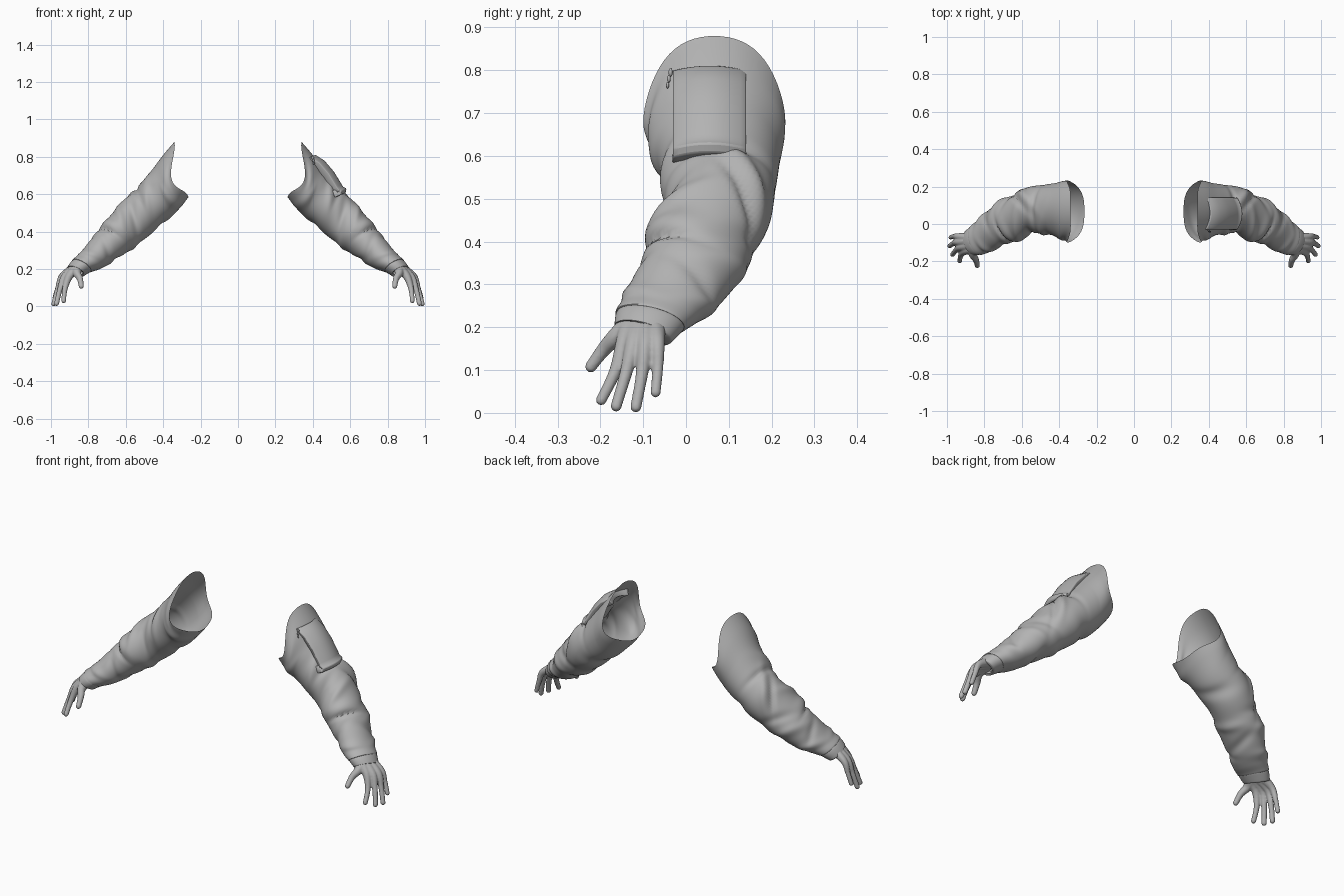
import bpy, bmesh, math
from mathutils import Vector, Matrix

cube = bpy.data.objects.get("Cube")
if cube:
    bpy.data.objects.remove(cube, do_unlink=True)

grey = bpy.data.materials.new("cloth grey")
grey.use_nodes = True
GREY = (0.45, 0.45, 0.45, 1)
grey.diffuse_color = GREY
grey.node_tree.nodes["Principled BSDF"].inputs["Base Color"].default_value = GREY


def finish(name, bm, mirror=False):
    mesh = bpy.data.meshes.new(name)
    bm.to_mesh(mesh)
    bm.free()
    mesh.materials.append(grey)
    obj = bpy.data.objects.new(name, mesh)
    bpy.context.scene.collection.objects.link(obj)
    bpy.ops.object.select_all(action="DESELECT")
    obj.select_set(True)
    bpy.context.view_layer.objects.active = obj
    bpy.ops.object.shade_smooth_by_angle(angle=math.radians(50))
    if mirror:
        obj.modifiers.new("Mirror", "MIRROR").use_mirror_merge = False
    return obj


def grid(rows, closed=False):
    """Skin a list of point rows with quads."""
    bm = bmesh.new()
    vs = [[bm.verts.new(p) for p in row] for row in rows]
    n = len(rows[0])
    for a, b in zip(vs, vs[1:]):
        for j in range(n if closed else n - 1):
            k = (j + 1) % n
            bm.faces.new((a[j], a[k], b[k], b[j]))
    return bm


def spline(keys, t):
    """Catmull-Rom through equally spaced keys."""
    last = len(keys) - 1
    i = min(int(t), last - 1)
    f = t - i
    p, q, r, s = (Vector(keys[max(0, min(last, i + o))]) for o in (-1, 0, 1, 2))
    return q + (r - p) * f / 2 + (p * 2 - q * 5 + r * 4 - s) * f * f / 2 \
        + (q * 3 - p - r * 3 + s) * f ** 3 / 2


# Arm sections: outer x, z; inner x, z; front y, back y
SECTIONS = [
    (.34, .88, .265, .585, -.10, .232),
    (.40, .81, .30, .54, -.095, .23),
    (.46, .73, .36, .475, -.065, .22),
    (.53, .645, .42, .425, -.055, .21),
    (.61, .57, .48, .375, -.05, .20),
    (.67, .50, .55, .325, -.08, .17),
    (.735, .425, .615, .275, -.10, .135),
    (.79, .355, .68, .23, -.125, .09),
    (.845, .285, .74, .20, -.15, .035),
    (.885, .25, .785, .185, -.165, .0),
    (.915, .212, .825, .16, -.17, -.03),
]
ALONG = Vector((.7, 0, -.7))

# Cloth folds: position along, angle around, slant, reach, width, height
FOLDS = [
    (.7, 3.0, .3, .6, .4, -.010), (1.6, 3.5, -.5, .9, .35, .010),
    (2.9, 2.6, .5, .8, .25, .010), (3.2, 1.6, .1, 1.0, .15, -.014),
    (3.9, .9, -1.2, .6, .3, .014), (4.5, .9, -1.2, .6, .2, -.014),
    (4.2, 3.1, .5, .9, .25, -.012), (4.8, 2.4, .4, .9, .3, .012),
    (5.5, 2.4, -.3, .8, .3, .012), (5.95, 2.3, -.3, .8, .12, -.014),
    (5.4, .4, .5, .8, .25, -.010), (6.3, .3, .4, .9, .3, .012),
    (6.8, 3.4, .4, .9, .25, -.009), (7.2, 1.0, -.5, .8, .2, -.009),
    (7.7, .2, .3, .9, .3, .012), (7.8, 2.6, -.3, .8, .25, .008),
    (5.2, 4.8, .4, .8, .3, .010), (6.4, 5.0, -.4, .8, .3, -.010),
    (3.0, 5.0, .5, .8, .4, -.010),
]


def arm_point(t, angle, scale=1.0, folds=True):
    ox, oz, ix, iz, front, back = spline(SECTIONS, t)
    centre = Vector(((ox + ix) / 2, (front + back) / 2, (oz + iz) / 2))
    outward = Vector(((ox - ix) / 2, 0, (oz - iz) / 2))
    half = (back - front) / 2
    c, s = math.cos(angle), math.sin(angle)
    side = outward * s + Vector((0, half * c, 0))
    p = centre + side * scale
    # Cuff end is square to the forearm, shoulder opening bows back
    p += ALONG * (.35 * (t / 10) ** 2 * half * c)
    p += ALONG * (.075 * max(0, 1 - t / 2) * c ** 4)
    if folds:
        lift = 0
        for at, around, slant, reach, width, height in FOLDS:
            d = (angle - around + math.pi) % math.tau - math.pi
            lift += height * math.exp(-((t - at - slant * d) / width) ** 2 - (d / reach) ** 2)
        p += side.normalized() * lift
    return p


def arm_tube(profile, folds, around=64):
    """Loft the arm through (position, scale) pairs."""
    return grid([[arm_point(t, math.tau * j / around, k, folds) for j in range(around)]
                 for t, k in profile], closed=True)


# Sleeves with a turned-in hem
profile = [(9 * i / 90, 1) for i in range(91)] + [(9.04, .97), (9.0, .9)]
finish("sleeves", arm_tube(profile, True), mirror=True)

# Cuffs
profile = [(8.8, .9), (8.95, .95), (9.2, .97), (9.5, .97), (9.8, .96), (9.95, .95), (10, .9), (9.9, .7)]
finish("cuffs", arm_tube(profile, False), mirror=True)

# Hands: overlapping balls along each finger, fused into one skin
DIGITS = [
    [(.845, -.125, .215, .030), (.90, -.143, .165, .021), (.925, -.166, .095, .0145), (.932, -.198, .030, .0125)],
    [(.850, -.110, .215, .030), (.925, -.123, .160, .020), (.952, -.141, .090, .0145), (.970, -.163, .016, .0130)],
    [(.855, -.090, .215, .030), (.937, -.095, .160, .020), (.964, -.103, .090, .0145), (.985, -.117, .014, .0130)],
    [(.855, -.075, .215, .028), (.937, -.067, .165, .018), (.962, -.066, .105, .0130), (.980, -.071, .048, .0120)],
    [(.855, -.120, .210, .030), (.862, -.160, .180, .022), (.845, -.192, .148, .0165), (.838, -.222, .108, .0135)],
]
bm = bmesh.new()
STEPS = 36
for keys in DIGITS:
    for i in range(STEPS + 1):
        x, y, z, r = spline(keys, 3 * i / STEPS)
        bmesh.ops.create_icosphere(bm, subdivisions=2, radius=r * 1.04,
                                   matrix=Matrix.Translation((x, y, z)))
hands = finish("hands", bm)
remesh = hands.modifiers.new("Fuse", "REMESH")
remesh.mode = "VOXEL"
remesh.voxel_size = .004
remesh.use_smooth_shade = True
smooth = hands.modifiers.new("Soften", "SMOOTH")
smooth.factor = .5
smooth.iterations = 4
hands.modifiers.new("Mirror", "MIRROR").use_mirror_merge = False

# Pocket on the left upper arm, with a lip along its lower edge
PATH = [(.412, .812), (.462, .78), (.512, .722), (.555, .652),
        (.562, .64), (.58, .63), (.575, .608), (.545, .594)]
COLUMNS = 12
rows = []
for x, z in PATH:
    row = []
    for j in range(COLUMNS + 1):
        u = 1 - 2 * j / COLUMNS
        row.append((x - .028 * u * u, .055 + .087 * u, z - .012 * u * u))
    rows.append(row)
pocket = finish("pocket", grid(rows))
thick = pocket.modifiers.new("Thickness", "SOLIDIFY")
thick.thickness = .04
thick.offset = -1
bevel = pocket.modifiers.new("Rounded edge", "BEVEL")
bevel.width = .004
bevel.segments = 2
bevel.limit_method = "ANGLE"
bevel.angle_limit = math.radians(50)

# Zip pull beside the pocket
bm = bmesh.new()
for y, z, size in ((-.036, .795, .007), (-.040, .780, .006), (-.043, .765, .005)):
    place = Matrix.Translation((.40 + (.795 - z) * .2, y, z)) @ Matrix.Diagonal((1, .7, 1.5, 1))
    bmesh.ops.create_uvsphere(bm, u_segments=12, v_segments=8, radius=size, matrix=place)
finish("zip_pull", bm)
